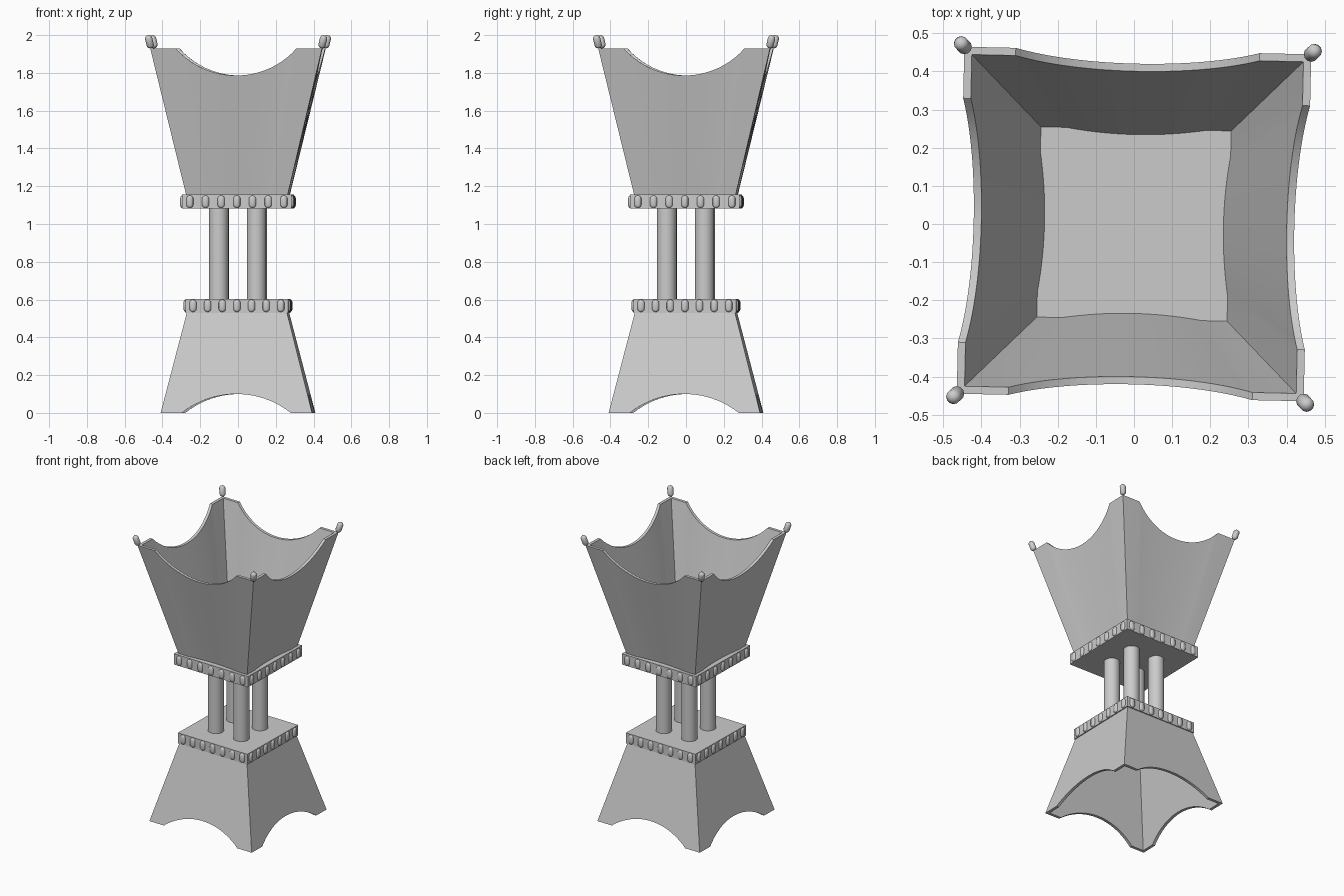
import bpy, bmesh, math
from mathutils import Matrix, Vector

if "Cube" in bpy.data.objects:
    bpy.data.objects.remove(bpy.data.objects["Cube"])

TWIST = Matrix.Rotation(math.radians(-1.25), 4, 'Z')   # whole model sits slightly turned


def quarter(k):
    return Matrix.Rotation(k * math.pi / 2, 4, 'Z')


def finish(bm, name, smooth=None):
    bmesh.ops.remove_doubles(bm, verts=bm.verts, dist=1e-5)
    bmesh.ops.recalc_face_normals(bm, faces=bm.faces)
    bm.transform(TWIST)
    me = bpy.data.meshes.new(name)
    bm.to_mesh(me)
    bm.free()
    ob = bpy.data.objects.new(name, me)
    bpy.context.collection.objects.link(ob)
    if smooth:
        bpy.context.view_layer.objects.active = ob
        ob.select_set(True)
        bpy.ops.object.shade_smooth_by_angle(angle=math.radians(smooth))
        ob.select_set(False)


def shell(name, z_end, h_end, z_foot, h_foot, chord, sag, thick, bow):
    """Four sloping walls with a circular bite out of the open end."""
    bm = bmesh.new()
    r = (chord ** 2 + sag ** 2) / (2 * sag)
    inward = 1 if z_foot > z_end else -1
    slope = (h_end - h_foot) / (z_end - z_foot)
    n = 24
    arc = [-chord + 2 * chord * i / n for i in range(n + 1)]
    for k in range(4):
        rot = quarter(k)
        rows = []
        for t in (0, thick):
            end, foot = [], []
            s = (h_foot - t) / (h_end - t)
            for x in [-(h_end - t)] + arc + [h_end - t]:
                bite = max(0, math.sqrt(max(r * r - x * x, 0)) - (r - sag)) if abs(x) < chord else 0
                z = z_end + inward * bite
                y = h_foot + slope * (z - z_foot) - t
                yf = h_foot - t - bow * max(0, 1 - (x / chord) ** 2)
                end.append(bm.verts.new(rot @ Vector((x, -y, z))))
                foot.append(bm.verts.new(rot @ Vector((x * s, -yf, z_foot))))
            rows += [end, foot]
        eo, fo, ei, fi = rows
        for a, b in ((eo, fo), (ei, fi), (eo, ei), (fo, fi)):
            for i in range(len(a) - 1):
                bm.faces.new((a[i], a[i + 1], b[i + 1], b[i]))
    finish(bm, name, 20)


def slab(name, half, z0, z1):
    bm = bmesh.new()
    bmesh.ops.create_cube(bm, size=1, matrix=Matrix.Translation((0, 0, (z0 + z1) / 2))
                          @ Matrix.Diagonal((2 * half, 2 * half, z1 - z0, 1)))
    finish(bm, name)


def bead(bm, matrix, r, length):
    """Small upright capsule: a sphere whose halves are pulled apart."""
    vs = bmesh.ops.create_uvsphere(bm, u_segments=12, v_segments=7, radius=r)['verts']
    for v in vs:
        v.co.z += math.copysign(length / 2 - r, v.co.z)
    bmesh.ops.transform(bm, matrix=matrix, verts=vs)


def bead_trim(name, half, z, step):
    bm = bmesh.new()
    for k in range(4):
        for i in range(-3, 4):
            bead(bm, quarter(k) @ Matrix.Translation((i * step, -half, z))
                 @ Matrix.Diagonal((1, 0.6, 1, 1)), 0.019, 0.066)
    finish(bm, name, 50)


# Flared foot with arched openings
shell("base_walls", 0.0, 0.401, 0.535, 0.264, 0.288, 0.10, 0.02, 0.0)

# Beaded platforms
slab("lower_platform", 0.272, 0.53, 0.603)
bead_trim("lower_beads", 0.272, 0.567, 0.0775)
slab("upper_platform", 0.29, 1.082, 1.157)
bead_trim("upper_beads", 0.29, 1.118, 0.083)

# Four columns
bm = bmesh.new()
for k in range(4):
    bmesh.ops.create_cone(bm, cap_ends=True, segments=32, radius1=0.051, radius2=0.051, depth=0.50,
                          matrix=quarter(k) @ Matrix.Translation((0.1, 0.1, 0.843)))
finish(bm, "columns", 40)

# Flared bowl with scooped rim
shell("bowl_walls", 1.93, 0.455, 1.155, 0.269, 0.32, 0.144, 0.02, 0.015)

# Tilted corner knobs following the bowl edges
bm = bmesh.new()
lean = Vector((0, 0, 1)).rotation_difference(Vector((0.187, 0.187, 0.775))).to_matrix().to_4x4()
for k in range(4):
    bead(bm, quarter(k) @ Matrix.Translation((0.459, 0.459, 1.965)) @ lean, 0.02, 0.072)
finish(bm, "corner_knobs", 50)
